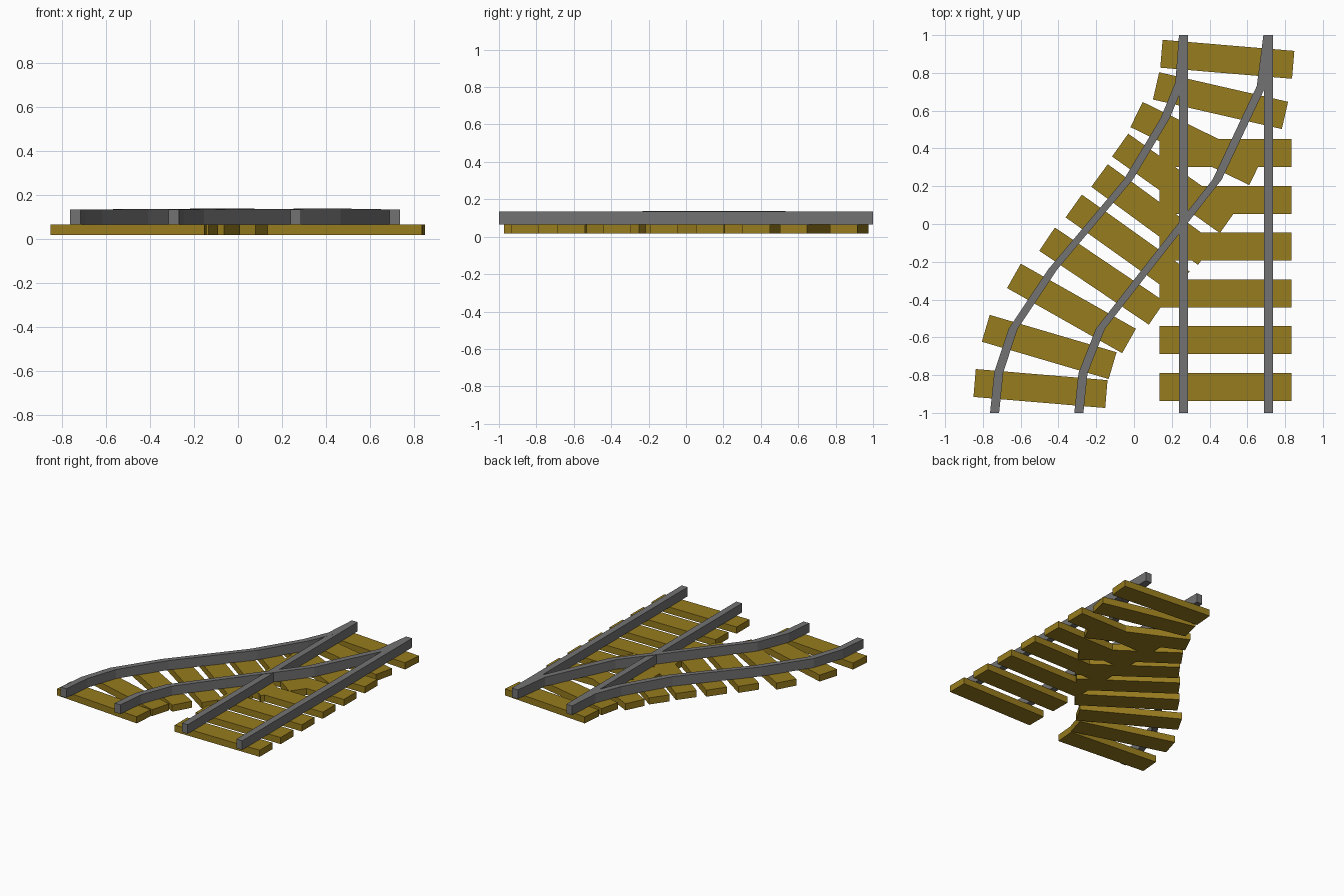
import bpy, bmesh, math
from mathutils import Matrix

if "Cube" in bpy.data.objects:
    bpy.data.objects.remove(bpy.data.objects["Cube"])

Z0, Z1, Z2 = 0.017, 0.066, 0.134   # sleeper bottom, sleeper top, rail top

wood = bpy.data.materials.new("wood")
wood.diffuse_color = (0.31, 0.2, 0.013, 1)
wood.use_nodes = True
wood.node_tree.nodes["Principled BSDF"].inputs["Base Color"].default_value = wood.diffuse_color
steel = bpy.data.materials.new("steel")
steel.diffuse_color = (0.17, 0.17, 0.17, 1)
steel.use_nodes = True
steel.node_tree.nodes["Principled BSDF"].inputs["Base Color"].default_value = steel.diffuse_color


def finish(bm, name, mat):
    bmesh.ops.recalc_face_normals(bm, faces=bm.faces)
    me = bpy.data.meshes.new(name)
    bm.to_mesh(me)
    bm.free()
    me.materials.append(mat)
    bpy.context.collection.objects.link(bpy.data.objects.new(name, me))


def sleeper(name, x, y, deg=0.0):
    bm = bmesh.new()
    bmesh.ops.create_cube(bm, size=1, matrix=Matrix.Translation((x, y, (Z0 + Z1) / 2))
                          @ Matrix.Rotation(math.radians(deg), 4, 'Z')
                          @ Matrix.Diagonal((0.7, 0.148, Z1 - Z0, 1)))
    finish(bm, name, wood)


def rail(name, path, half=0.024):
    # rectangular section swept along the path, each section facing -y
    bm = bmesh.new()
    rings = []
    for x, y, lift in path:
        rings.append([bm.verts.new((x + dx, y, z)) for dx, z in
                      ((-half, Z1), (half, Z1), (half, Z2 + lift), (-half, Z2 + lift))])
    for a, b in zip(rings, rings[1:]):
        for i in range(4):
            j = (i + 1) % 4
            bm.faces.new((a[i], a[j], b[j], b[i]))
    bm.faces.new(rings[0])
    bm.faces.new(rings[-1])
    finish(bm, name, steel)


# Straight track
for i in range(6):
    sleeper(f"straight_sleeper_{i + 1}", 0.484, -0.862 + 0.2475 * i)
rail("straight_rail_left", [(0.262, -1, 0), (0.262, 1, 0)])
rail("straight_rail_right", [(0.711, -1, 0), (0.711, 1, 0)])

# Diverging track: centre x, centre y, angle of each sleeper
curve = [(-0.495, -0.871, -4.8), (-0.449, -0.651, -16.4), (-0.331, -0.447, -29.5),
         (-0.17, -0.276, -34), (-0.034, -0.108, -35.5), (0.1, 0.05, -36.2),
         (0.212, 0.215, -35.4), (0.328, 0.426, -26), (0.458, 0.653, -12.9),
         (0.494, 0.872, -4.8)]
for i, (x, y, a) in enumerate(curve):
    sleeper(f"curved_sleeper_{i + 1}", x, y, a)

rail("curved_rail_left", [(-0.738, -1, 0), (-0.716, -0.785, 0), (-0.64, -0.555, 0),
                          (-0.43, -0.24, 0.002), (-0.03, 0.235, 0.004), (0.165, 0.56, 0.002),
                          (0.243, 0.75, 0), (0.262, 1, 0)])
rail("curved_rail_right", [(-0.292, -1, 0), (-0.27, -0.79, 0), (-0.178, -0.555, 0),
                           (0.04, -0.275, 0.002), (0.44, 0.235, 0.004), (0.565, 0.5, 0.002),
                           (0.674, 0.73, 0), (0.709, 1, 0)])
